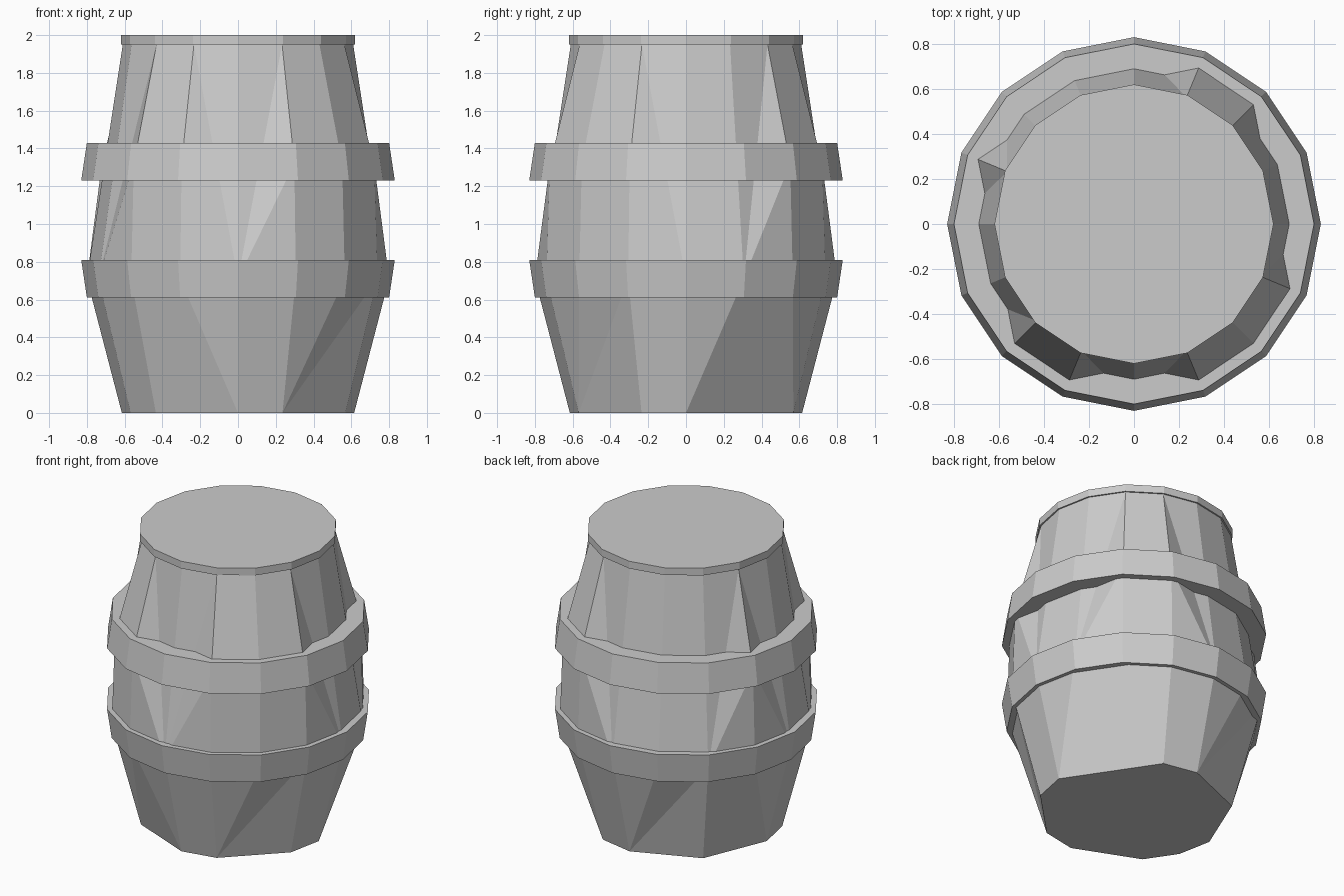
import bpy, bmesh
from math import cos, sin, tau

if "Cube" in bpy.data.objects:
    bpy.data.objects.remove(bpy.data.objects["Cube"])

N = 16


def ring(bm, r, z):
    return [bm.verts.new((r * cos(tau * k / N), r * sin(tau * k / N), z)) for k in range(N)]


def finish(bm, name):
    bmesh.ops.recalc_face_normals(bm, faces=bm.faces)
    mesh = bpy.data.meshes.new(name)
    bm.to_mesh(mesh)
    bm.free()
    bpy.context.collection.objects.link(bpy.data.objects.new(name, mesh))


def revolve(name, profile, closed):
    # Turned part: closed profiles give hoops, open ones get end caps
    bm = bmesh.new()
    rings = [ring(bm, r, z) for r, z in profile]
    pairs = list(zip(rings, rings[1:])) + ([(rings[-1], rings[0])] if closed else [])
    for a, b in pairs:
        for k in range(N):
            j = (k + 1) % N
            bm.faces.new((a[k], a[j], b[j], b[k]))
    if not closed:
        bm.faces.new(rings[0])
        bm.faces.new(rings[-1])
    finish(bm, name)


def tri(bm, *v):
    if len(set(v)) == 3:
        bm.faces.new(v)


# Body: four rings, with some corners collapsed for the rough-hewn faceting
bm = bmesh.new()
base, low, high, top = [ring(bm, r, z) for r, z in
                        ((0.615, 0), (0.80, 0.71), (0.78, 1.32), (0.61, 1.95))]
kept_high = {2, 3, 7, 10, 11, 13, 14, 15}
base_merge = {1: 0, 2: 3, 5: 4, 7: 8, 11: 12, 14: 13}
spare = [base[k] for k in base_merge] + [high[k] for k in range(N) if k not in kept_high]
base = [base[base_merge.get(k, k)] for k in range(N)]
high = [high[k] if k in kept_high else low[k] for k in range(N)]
for k in range(N):
    j = (k + 1) % N
    # lower band
    tri(bm, base[k], base[j], low[j])
    tri(bm, base[k], low[j], low[k])
    # middle band
    tri(bm, low[k], low[j], high[k])
    tri(bm, low[j], high[j], high[k])
    # upper band: the diagonal drops to the collapsed corner
    if k in kept_high and j not in kept_high:
        tri(bm, high[k], high[j], top[k])
        tri(bm, high[j], top[j], top[k])
    else:
        tri(bm, high[k], high[j], top[j])
        tri(bm, high[k], top[j], top[k])
bm.faces.new(list(dict.fromkeys(base)))
bm.faces.new(top)
bmesh.ops.delete(bm, geom=spare, context='VERTS')
finish(bm, "barrel_body")

# Lid
revolve("lid", [(0.62, 1.95), (0.62, 2.0)], False)

# Hoops, each tapering away from the belly
revolve("lower_hoop", [(0.64, 0.61), (0.80, 0.61), (0.83, 0.81), (0.64, 0.81)], True)
revolve("upper_hoop", [(0.64, 1.23), (0.83, 1.23), (0.80, 1.43), (0.64, 1.43)], True)
